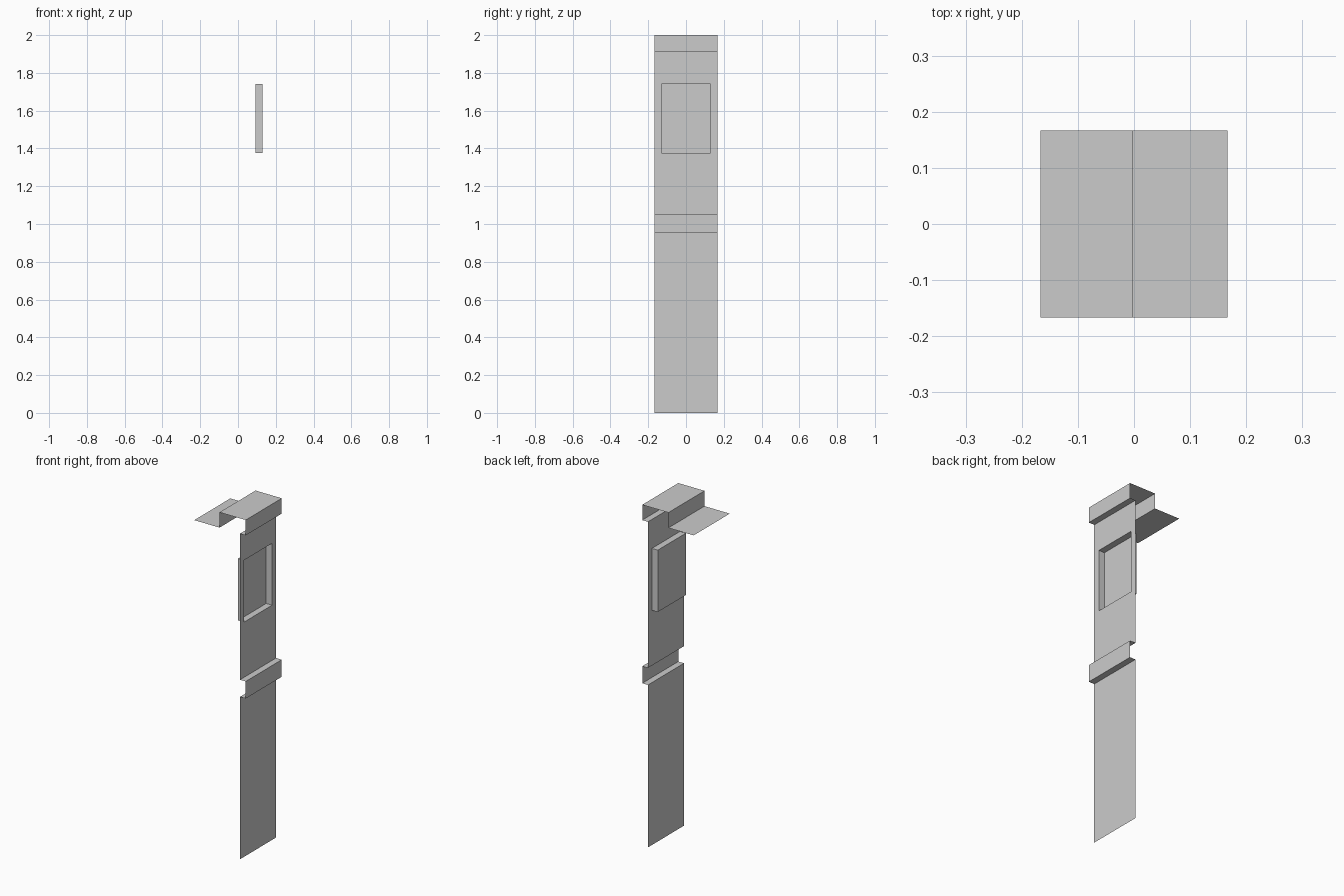
import bpy, bmesh

if "Cube" in bpy.data.objects:
    bpy.data.objects.remove(bpy.data.objects["Cube"])

HALF = 0.167      # half width along y, also the reach of the trims in x
WALL = 0.13       # x of the main wall plane
WIN_Y, WIN_Z0, WIN_Z1, WIN_DEPTH = 0.13, 1.377, 1.74, 0.038

# Facade profile (x, z), from the ground up and over the roof
profile = [
    (WALL, 0.0), (WALL, 0.953),
    (HALF, 0.953), (HALF, 1.053),      # middle trim
    (WALL, 1.053), (WALL, 1.91),       # upper wall
    (HALF, 1.91), (HALF, 2.0),         # top trim
    (-0.003, 2.0), (-0.003, 1.91),     # parapet top and back
    (-HALF, 1.91),                     # lower roof
]
UPPER_WALL = 4

bm = bmesh.new()
rows = [[bm.verts.new((x, s * HALF, z)) for s in (-1, 1)] for x, z in profile]
faces = [bm.faces.new((a[0], a[1], b[1], b[0])) for a, b in zip(rows, rows[1:])]

# Window recess: inset the upper wall, fit the opening, push it back
window = faces[UPPER_WALL]
bmesh.ops.inset_individual(bm, faces=[window], thickness=0.03)
mid_z = window.calc_center_median().z
for v in window.verts:
    v.co.y = WIN_Y if v.co.y > 0 else -WIN_Y
    v.co.z = WIN_Z1 if v.co.z > mid_z else WIN_Z0
res = bmesh.ops.extrude_face_region(bm, geom=[window])
bmesh.ops.translate(bm, vec=(-WIN_DEPTH, 0, 0),
                    verts=[g for g in res["geom"] if isinstance(g, bmesh.types.BMVert)])
if window.is_valid:
    bmesh.ops.delete(bm, geom=[window], context='FACES_ONLY')

mesh = bpy.data.meshes.new("facade_panel")
bm.to_mesh(mesh)
bm.free()
panel = bpy.data.objects.new("facade_panel", mesh)
bpy.context.collection.objects.link(panel)
